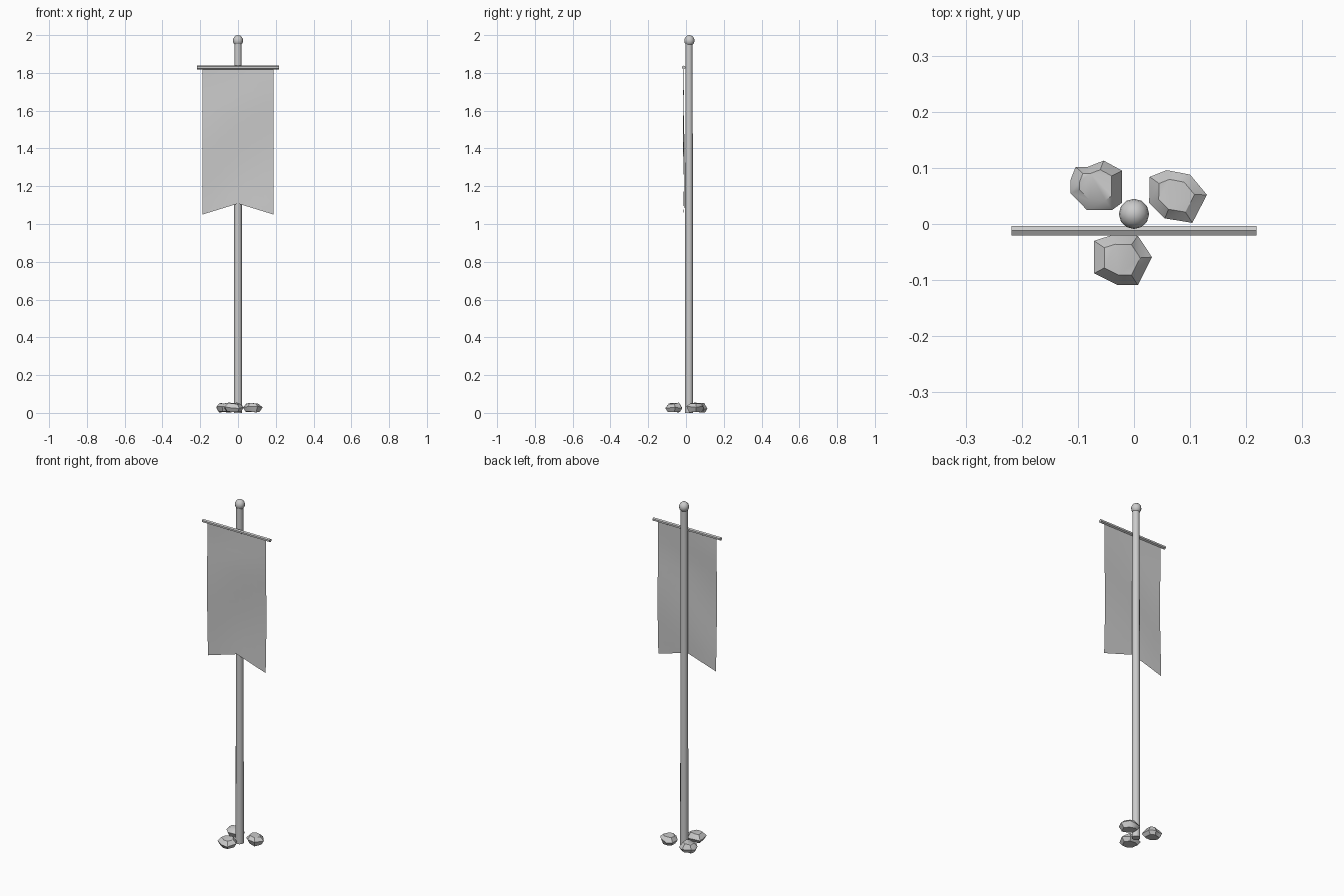
import bpy
import bmesh
import math
import random
from mathutils import Vector

random.seed(4)
old = bpy.data.objects.get("Cube")
if old:
    bpy.data.objects.remove(old, do_unlink=True)

GREY = (0.6, 0.6, 0.6, 1)
grey = bpy.data.materials.new("plain_grey")
grey.use_nodes = True
grey.diffuse_color = GREY
grey.node_tree.nodes["Principled BSDF"].inputs["Base Color"].default_value = GREY

POLE_Y = 0.016
ROD_Y = -0.012
ROD_Z = 1.829


def finish(obj, name, angle=30):
    """Name an object, give it its colour and smooth its shallow edges."""
    obj.name = name
    obj.data.materials.append(grey)
    bpy.ops.object.select_all(action="DESELECT")
    obj.select_set(True)
    bpy.context.view_layer.objects.active = obj
    bpy.ops.object.shade_smooth_by_angle(angle=math.radians(angle))
    return obj


def from_bmesh(bm, name, angle=30):
    mesh = bpy.data.meshes.new(name)
    bm.to_mesh(mesh)
    bm.free()
    obj = bpy.data.objects.new(name, mesh)
    bpy.context.collection.objects.link(obj)
    return finish(obj, name, angle)


# Slightly tapered pole
bpy.ops.mesh.primitive_cone_add(vertices=12, radius1=0.022, radius2=0.019,
                                depth=1.96, location=(0, POLE_Y, 0.98))
finish(bpy.context.object, "pole", 40)

# Rounded knob on the pole top
bpy.ops.mesh.primitive_uv_sphere_add(segments=12, ring_count=8, radius=1,
                                     location=(0, POLE_Y + 0.002, 1.971))
knob = bpy.context.object
knob.scale = (0.027, 0.027, 0.029)
bpy.ops.object.transform_apply(location=False, rotation=False)
finish(knob, "pole_knob", 60)

# Six-sided crossbar with a ridge along its top
bm = bmesh.new()
ends = []
for x in (-0.218, 0.218):
    ring = []
    for i in range(6):
        a = math.pi / 3 * i
        ring.append(bm.verts.new((x, ROD_Y + 0.01 * math.sin(a),
                                  ROD_Z + 0.01 * math.cos(a))))
    ends.append(ring)
    bm.faces.new(ring)
for i in range(6):
    j = (i + 1) % 6
    bm.faces.new((ends[0][i], ends[0][j], ends[1][j], ends[1][i]))
bmesh.ops.recalc_face_normals(bm, faces=bm.faces)
from_bmesh(bm, "crossbar")

# Hanging cloth with gentle ripples and a notched lower edge
COLS, ROWS = 8, 12
bm = bmesh.new()
grid = []
for r in range(ROWS + 1):
    t = r / ROWS
    row = []
    for c in range(COLS + 1):
        u = c / COLS * 2 - 1
        bottom = 1.108 - 0.058 * abs(u)
        z = ROD_Z + (bottom - ROD_Z) * t
        y = ROD_Y - 0.004 * math.sin(t * 6 + u * 1.2) * min(1, t * 4)
        row.append(bm.verts.new((u * 0.189, y, z)))
    grid.append(row)
for r in range(ROWS):
    for c in range(COLS):
        bm.faces.new((grid[r][c], grid[r + 1][c],
                      grid[r + 1][c + 1], grid[r][c + 1]))
from_bmesh(bm, "banner_cloth")


# Chipped stones around the foot of the pole
def stone(name, outline):
    mid = sum((Vector(p) for p in outline), Vector((0, 0))) / len(outline)
    bm = bmesh.new()
    rings = []
    for scale, z, jitter in ((0.72, 0.005, 0.003), (1, 0.028, 0.009),
                             (0.62, 0.051, 0.004)):
        ring = []
        for p in outline:
            q = mid + (Vector(p) - mid) * scale
            h = max(0.002, z + random.uniform(-jitter, jitter))
            ring.append(bm.verts.new((q.x, q.y, h)))
        rings.append(ring)
    n = len(outline)
    for low, high in zip(rings, rings[1:]):
        for i in range(n):
            j = (i + 1) % n
            bm.faces.new((low[i], low[j], high[j], high[i]))
    bm.faces.new(rings[0])
    bm.faces.new(rings[-1])
    bmesh.ops.triangulate(bm, faces=bm.faces)
    bmesh.ops.recalc_face_normals(bm, faces=bm.faces)
    from_bmesh(bm, name, 35)


stone("stone_back_right", [
    (-.113, .079), (-.104, .102), (-.082, .102), (-.054, .113), (-.021, .095),
    (-.021, .038), (-.039, .025), (-.084, .025), (-.113, .055)])
stone("stone_back_left", [
    (.028, .084), (.058, .096), (.10, .088), (.13, .052), (.104, .002),
    (.055, .01), (.027, .038)])
stone("stone_front", [
    (-.071, -.03), (-.04, -.02), (.007, -.021), (.032, -.059), (.007, -.109),
    (-.029, -.109), (-.071, -.088)])
